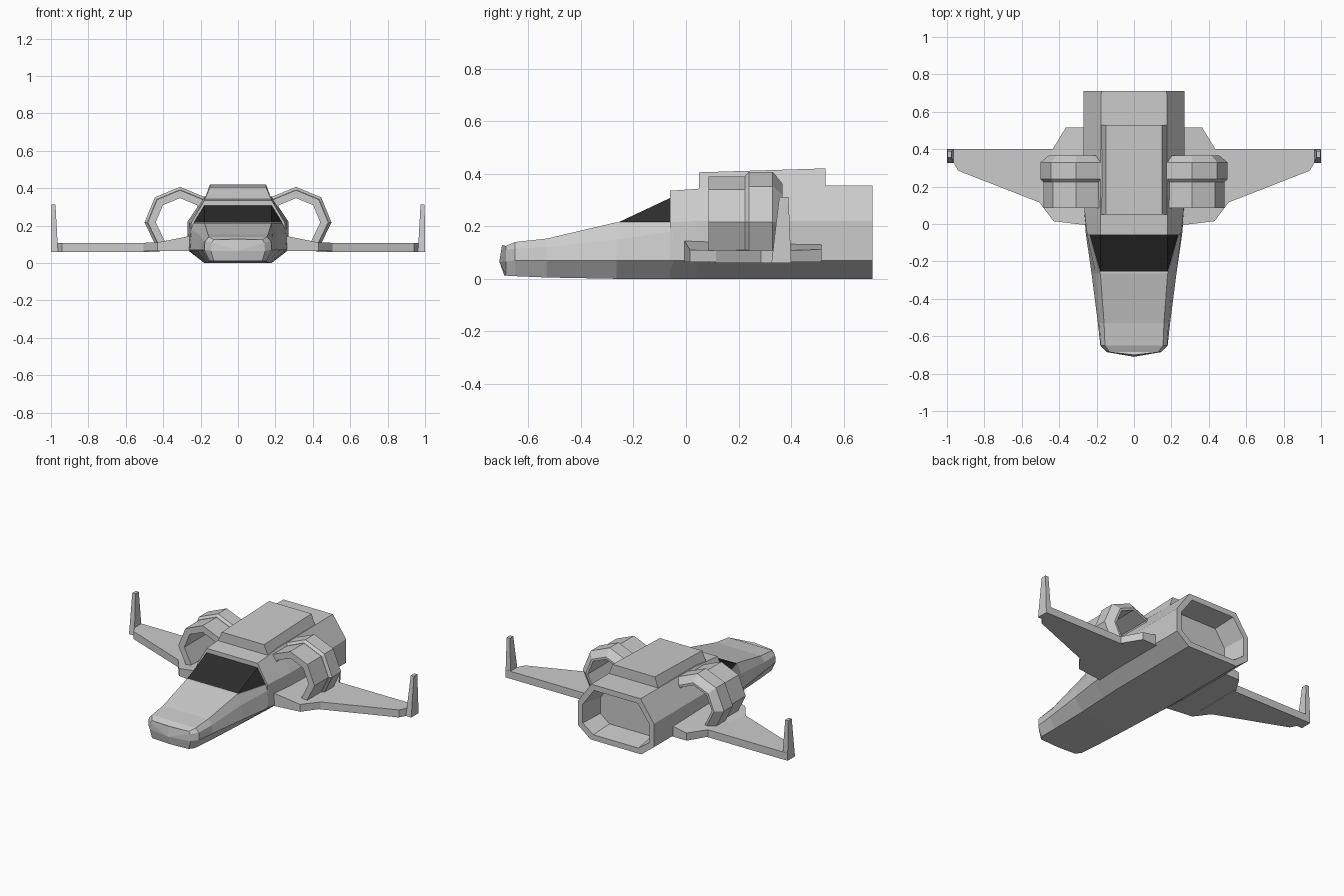
import bpy, bmesh, math

if "Cube" in bpy.data.objects:
    bpy.data.objects.remove(bpy.data.objects["Cube"])


def make(name, verts, faces, mirror=False, color=None):
    me = bpy.data.meshes.new(name)
    me.from_pydata(verts, [], faces)
    bm = bmesh.new()
    bm.from_mesh(me)
    bmesh.ops.recalc_face_normals(bm, faces=bm.faces)
    bm.to_mesh(me)
    bm.free()
    ob = bpy.data.objects.new(name, me)
    bpy.context.collection.objects.link(ob)
    if mirror:
        ob.modifiers.new("mirror", 'MIRROR').use_axis[0] = True
    if color:
        mat = bpy.data.materials.new(name)
        mat.diffuse_color = color
        mat.use_nodes = True
        mat.node_tree.nodes["Principled BSDF"].inputs["Base Color"].default_value = mat.diffuse_color
        me.materials.append(mat)
    return ob


def bridge(rings, n):
    """Quads joining consecutive closed rings of n points."""
    return [(r * n + i, r * n + (i + 1) % n, (r + 1) * n + (i + 1) % n, (r + 1) * n + i)
            for r in range(rings - 1) for i in range(n)]


def section(y, half):
    """Closed ring at y from half profile points (x, z), bottom to top."""
    return [(x, y, z) for x, z in half] + [(-x, y, z) for x, z in reversed(half)]


def prism(name, outline, z0, tops, mirror=True):
    """Plan outline raised from z0 to a height per corner."""
    n = len(outline)
    verts = [(x, y, z0) for x, y in outline] + [(x, y, t) for (x, y), t in zip(outline, tops)]
    return make(name, verts, bridge(2, n) + [tuple(range(n)), tuple(range(n, 2 * n))], mirror)


# Fuselage nose: tapering loft with a faceted blunt tip
nose = [
    (-.685, [(.13, .012), (.145, .065), (.14, .11), (.13, .125)]),
    (-.65, [(.15, .01), (.18, .07), (.177, .115), (.155, .14)]),
    (-.53, [(.155, .005), (.193, .07), (.185, .12), (.16, .153)]),
    (-.265, [(.165, 0), (.227, .07), (.205, .15), (.18, .215)]),
    (-.05, [(.175, 0), (.258, .07), (.253, .18), (.24, .215)]),
]
verts = [v for y, h in nose for v in section(y, h)]
faces = bridge(len(nose), 8) + [tuple(range(32, 40))]
low, mid, top = 40, 41, 42
verts += [(0, -.69, .01), (0, -.71, .065), (0, -.70, .128)]
faces += [(0, 1, mid, low), (7, 6, mid, low), (1, 2, mid), (6, 5, mid),
          (2, 3, top, mid), (5, 4, top, mid), (0, low, 7), (3, 4, top)]
make("nose", verts, faces)

# Main hull with a hollow engine exhaust at the back
hull = [
    (-.06, [(.175, 0), (.257, .07), (.25, .215), (.18, .335)]),
    (.04, [(.18, 0), (.265, .07), (.262, .22), (.18, .342)]),
    (.15, [(.18, 0), (.27, .07), (.27, .22), (.18, .355)]),
    (.71, [(.18, 0), (.27, .07), (.27, .22), (.175, .355)]),
    (.71, [(.16, .035), (.235, .09), (.235, .21), (.155, .32)]),
    (.56, [(.15, .05), (.215, .1), (.215, .2), (.145, .305)]),
]
verts = [v for y, h in hull for v in section(y, h)]
make("hull", verts, bridge(len(hull), 8) + [tuple(range(8)), tuple(range(40, 48))])

# Raised spine cover on top of the hull
spine = [(.05, [(.185, .325), (.15, .405)]), (.53, [(.185, .325), (.15, .42)])]
verts = [v for y, h in spine for v in section(y, h)]
make("spine_cover", verts, bridge(2, 4) + [(0, 1, 2, 3), (4, 5, 6, 7)])

# Dark canopy wedge
verts = [(-.18, -.255, .216), (.18, -.255, .216), (.238, -.055, .216),
         (-.238, -.055, .216), (.18, -.055, .31), (-.18, -.055, .31)]
make("canopy", verts, [(0, 1, 2, 3), (0, 1, 4, 5), (1, 2, 4), (0, 5, 3), (2, 3, 5, 4)],
     color=(.025, .025, .025, 1))

# Wing roots, wing panels and upright wing tips
prism("wing_root", [(.24, -.008), (.43, .015), (.505, .115), (.435, .40), (.365, .515), (.24, .515)],
      .063, [.148, .11, .108, .108, .112, .135])
prism("wing_panel", [(.42, .09), (.505, .115), (.94, .285), (.968, .335), (.998, .335), (.998, .40), (.42, .40)],
      .06, [.108] * 7)
tip = [(.962, .325, .06), (1, .325, .06), (1, .40, .06), (.962, .40, .06),
       (.976, .355, .312), (.998, .355, .312), (.998, .39, .312), (.976, .39, .312)]
make("wing_tip", tip, bridge(2, 4) + [(0, 1, 2, 3), (4, 5, 6, 7)], mirror=True)


# Octagonal arched engine cowls: a cross-section in (radius, y) swept round an arc
def cowl(name, profile):
    angles = [180, 135, 90, 45, 0, -52]
    n = len(profile)
    verts = [(.31 + r * math.cos(math.radians(a)), y, .217 + r * math.sin(math.radians(a)))
             for a in angles for r, y in profile]
    make(name, verts, bridge(len(angles), n) +
         [tuple(range(n)), tuple(range(len(verts) - n, len(verts)))], mirror=True)


cowl("cowl_front", [(.13, .085), (.173, .085), (.173, .235), (.13, .235)])
cowl("cowl_rear", [(.13, .225), (.175, .225), (.19, .24), (.19, .33), (.145, .367), (.13, .367)])
